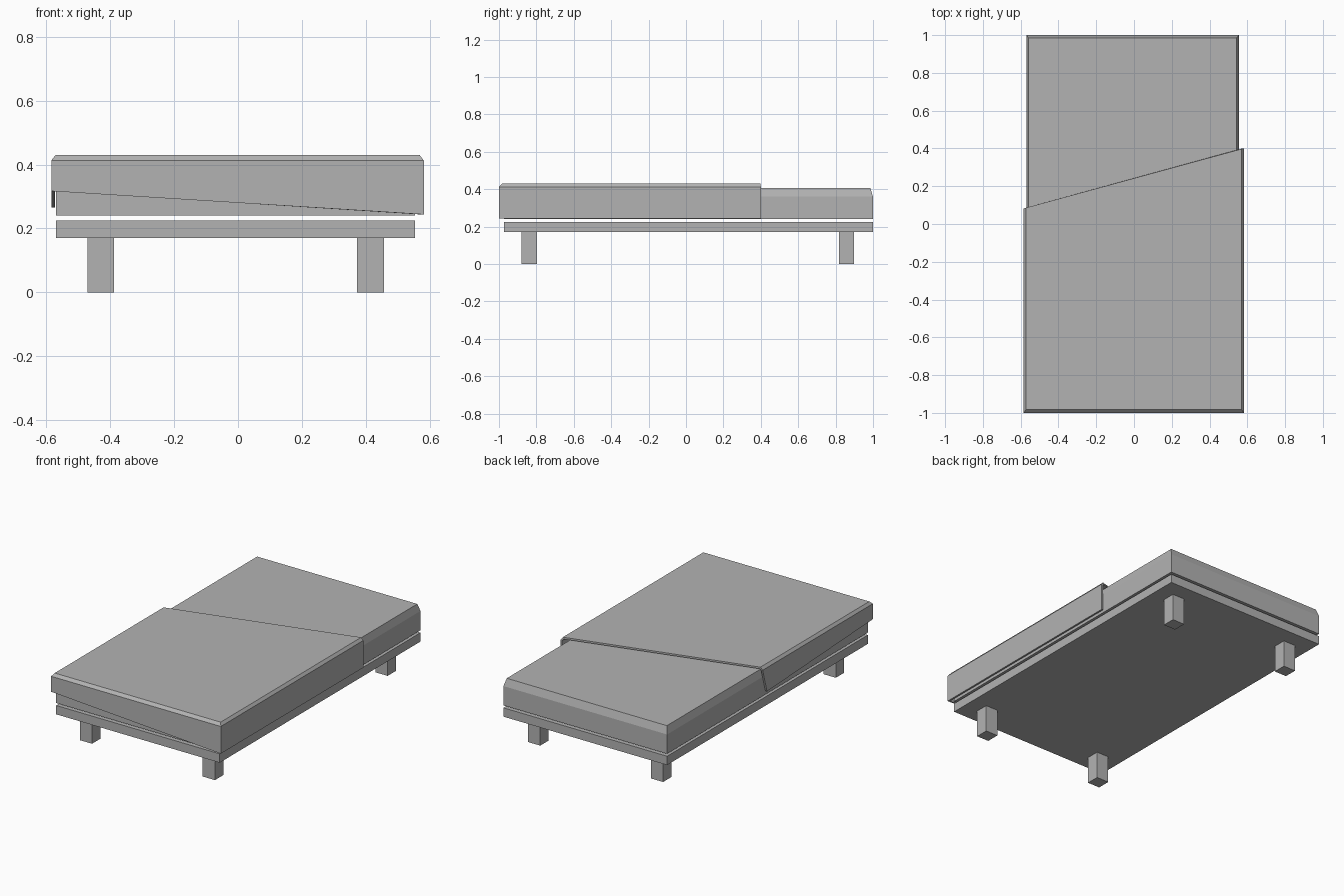
import bpy
import bmesh

cube = bpy.data.objects.get("Cube")
if cube:
    bpy.data.objects.remove(cube, do_unlink=True)

GREY = (0.45, 0.45, 0.45, 1.0)
grey = bpy.data.materials.new("plain_grey")
grey.use_nodes = True
grey.diffuse_color = GREY
for node in grey.node_tree.nodes:
    if node.type == 'BSDF_PRINCIPLED':
        node.inputs["Base Color"].default_value = GREY


def add_object(name, bm):
    mesh = bpy.data.meshes.new(name)
    bm.to_mesh(mesh)
    bm.free()
    mesh.materials.append(grey)
    obj = bpy.data.objects.new(name, mesh)
    bpy.context.collection.objects.link(obj)
    return obj


def box(name, xs, ys, zs):
    bm = bmesh.new()
    bmesh.ops.create_cube(bm, size=1)
    for v in bm.verts:
        v.co = [span[0] if c < 0 else span[1] for c, span in zip(v.co, (xs, ys, zs))]
    return add_object(name, bm)


LEFT, RIGHT, FRONT, BACK = -0.57, 0.555, -0.972, 1.0

# Bed base and four legs
box("bed_base", (LEFT, RIGHT), (FRONT, BACK), (0.17, 0.225))
for side, x in (("right", -0.43), ("left", 0.415)):
    for end, y in (("front", -0.838), ("back", 0.858)):
        box(f"{end}_{side}_leg", (x - 0.042, x + 0.042), (y - 0.041, y + 0.041), (0, 0.17))


# Stacked rectangular rings used for the mattress and the blanket
def ring(bm, points):
    return [bm.verts.new(p) for p in points]


def rectangle(inset_x, inset_y, z):
    x0, x1, y0, y1 = LEFT + inset_x, RIGHT - inset_x, FRONT + inset_y, BACK - inset_y
    return [(x0, y0, z), (x1, y0, z), (x1, y1, z), (x0, y1, z)]


# Mattress with a steep chamfer round the top
bm = bmesh.new()
rings = [ring(bm, rectangle(*r)) for r in ((0, 0, 0.24), (0, 0, 0.36), (0.012, 0.015, 0.406))]
for low, high in zip(rings, rings[1:]):
    for i in range(4):
        j = (i + 1) % 4
        bm.faces.new((low[i], low[j], high[j], high[i]))
bm.faces.new(rings[0][::-1])
bm.faces.new(rings[-1])
add_object("mattress", bm)

# Blanket: thin sheet with a slanted hem, open at the back
bm = bmesh.new()
xr, xl = -0.585, 0.582
hem = ring(bm, [(xr, 0.04, 0.265), (xr, -1, 0.317), (xl, -1, 0.244), (xl, 0.4, 0.244)])
edge = ring(bm, [(xr, 0.082, 0.413), (xr, -1, 0.413), (xl, -1, 0.413), (xl, 0.4, 0.413)])
top = ring(bm, [(xr + 0.013, 0.086, 0.43), (xr + 0.013, -0.983, 0.43),
                (xl - 0.013, -0.983, 0.43), (xl - 0.013, 0.397, 0.43)])
for low, high in ((hem, edge), (edge, top)):
    for i in range(3):
        bm.faces.new((low[i], low[i + 1], high[i + 1], high[i]))
bm.faces.new((top[1], top[2], top[3], top[0]))
blanket = add_object("blanket", bm)
cloth = blanket.modifiers.new("Cloth thickness", 'SOLIDIFY')
cloth.thickness = 0.011
cloth.offset = -1
cloth.use_even_offset = True
